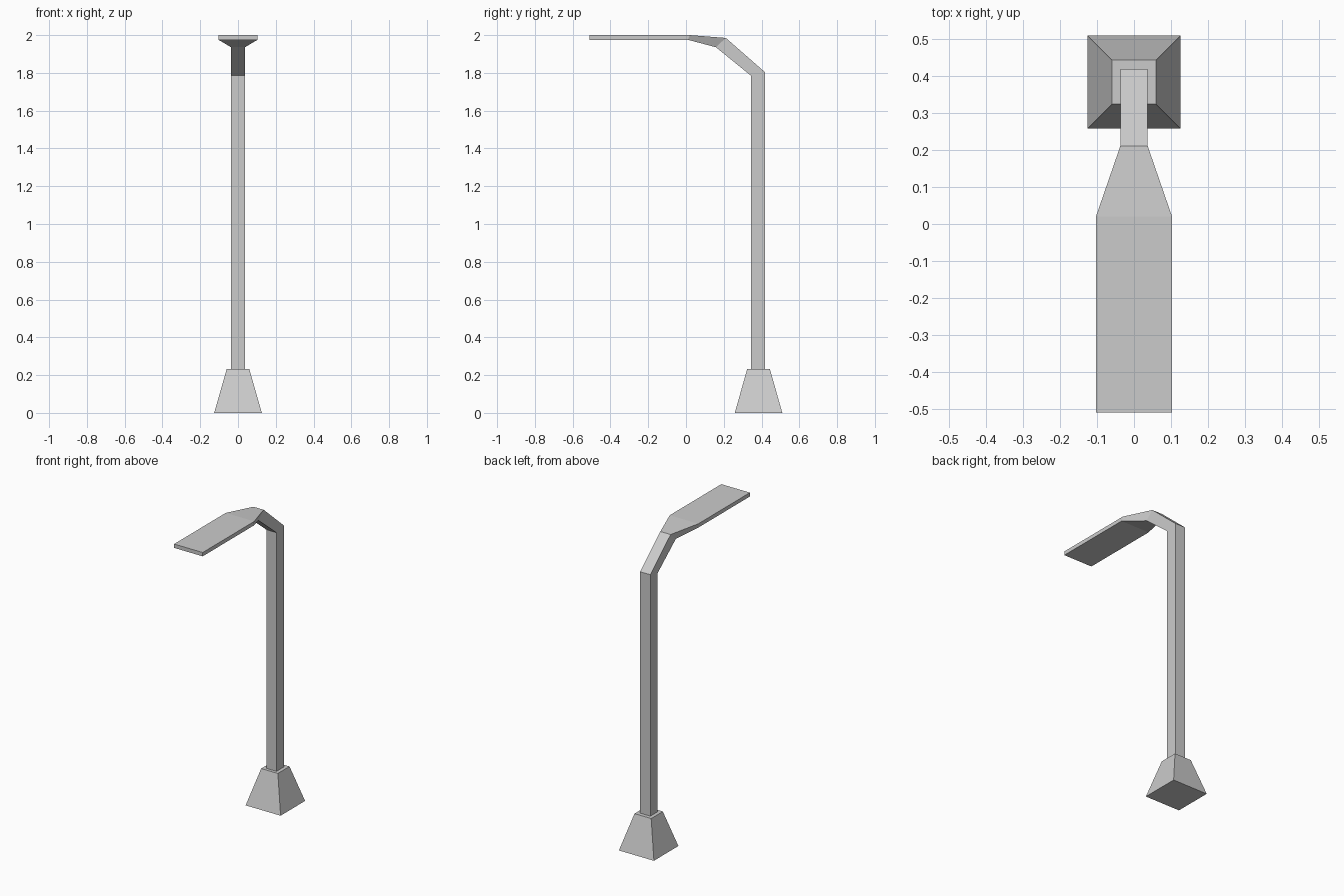
import bpy, bmesh

if "Cube" in bpy.data.objects:
    bpy.data.objects.remove(bpy.data.objects["Cube"])


def loft(name, rings):
    """Skin a closed solid through four-cornered rings."""
    bm = bmesh.new()
    loops = [[bm.verts.new(p) for p in ring] for ring in rings]
    for a, b in zip(loops, loops[1:]):
        for i in range(4):
            j = (i + 1) % 4
            bm.faces.new((a[i], a[j], b[j], b[i]))
    bm.faces.new(loops[0])
    bm.faces.new(loops[-1])
    bmesh.ops.recalc_face_normals(bm, faces=bm.faces)
    mesh = bpy.data.meshes.new(name)
    bm.to_mesh(mesh)
    bm.free()
    obj = bpy.data.objects.new(name, mesh)
    bpy.context.collection.objects.link(obj)
    return obj


def square(half, y, z):
    return [(-half, y - half, z), (half, y - half, z),
            (half, y + half, z), (-half, y + half, z)]


def section(half, inner, outer):
    """Cross-section spanning the inner and outer edges of the bend."""
    return [(-half, *inner), (half, *inner), (half, *outer), (-half, *outer)]


# Tapered foot
loft("base", [square(0.126, 0.384, 0.0), square(0.06, 0.384, 0.232)])

# Square pole, bending forward and flaring into the flat lamp head
loft("pole_and_lamp_head", [
    section(0.037, (0.344, 0.225), (0.419, 0.225)),
    section(0.037, (0.344, 1.785), (0.419, 1.803)),
    section(0.037, (0.158, 1.936), (0.211, 1.985)),
    section(0.103, (0.010, 1.975), (0.020, 2.000)),
    section(0.103, (-0.510, 1.975), (-0.510, 2.000)),
])
